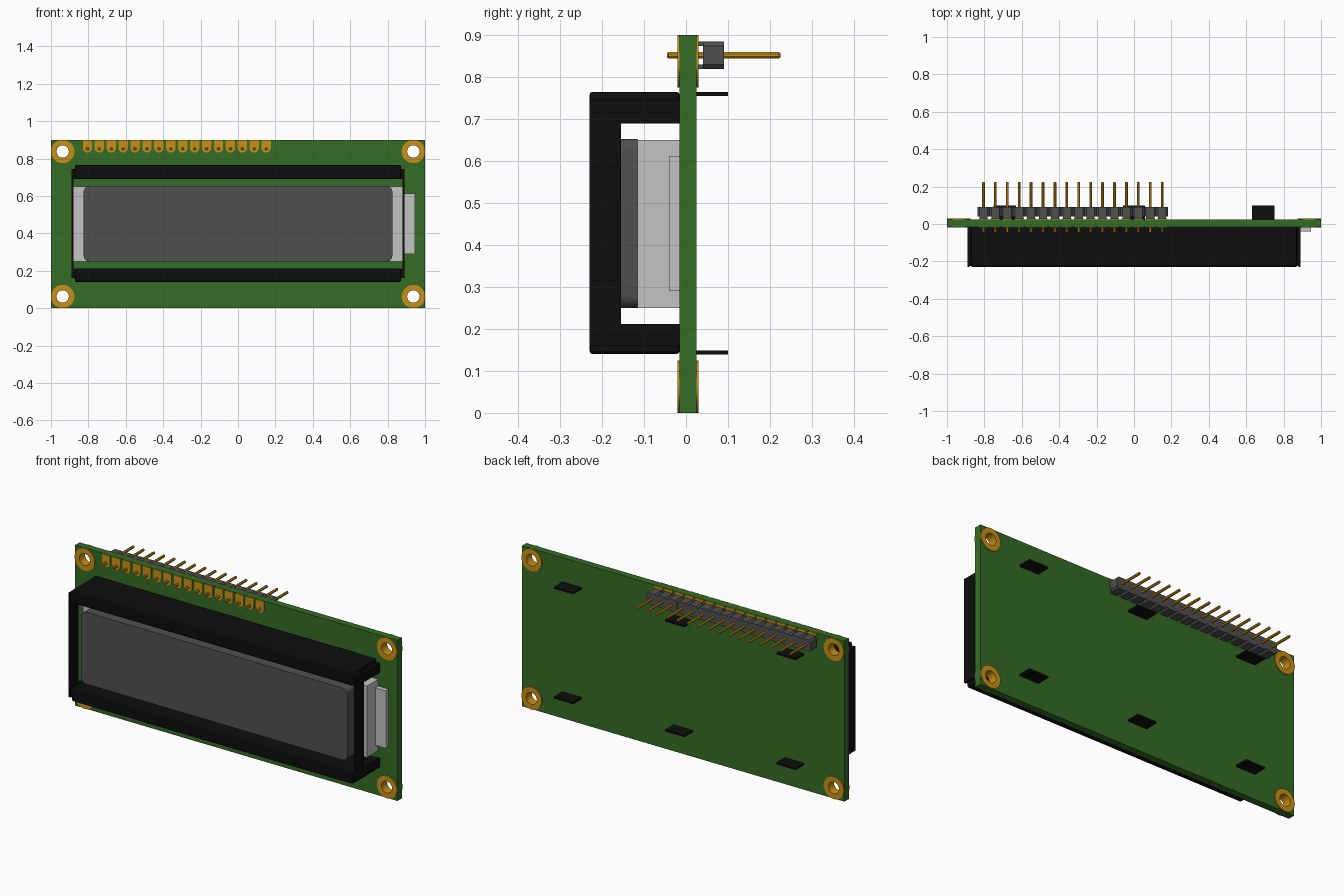
import bpy, bmesh
from math import pi, cos, sin

cube = bpy.data.objects.get("Cube")
if cube:
    bpy.data.objects.remove(cube, do_unlink=True)


def material(name, rgb):
    m = bpy.data.materials.new(name)
    m.use_nodes = True
    m.diffuse_color = (*rgb, 1)
    bsdf = m.node_tree.nodes["Principled BSDF"]
    bsdf.inputs["Base Color"].default_value = (*rgb, 1)
    bsdf.inputs["Roughness"].default_value = 0.6
    return m


GREEN = material("board green", (0.036, 0.15, 0.018))
GOLD = material("contact gold", (0.58, 0.28, 0.008))
BLACK = material("frame black", (0.004, 0.004, 0.004))
GREY = material("dark grey", (0.08, 0.08, 0.08))
LIGHT = material("light grey", (0.55, 0.55, 0.55))


def finish(name, bm, mat):
    bmesh.ops.recalc_face_normals(bm, faces=bm.faces)
    mesh = bpy.data.meshes.new(name)
    bm.to_mesh(mesh)
    bm.free()
    mesh.materials.append(mat)
    ob = bpy.data.objects.new(name, mesh)
    bpy.context.scene.collection.objects.link(ob)
    return ob


def add_prism(bm, outline, y0, y1):
    """Extrude an (x, z) outline from y0 to y1."""
    front = [bm.verts.new((x, y0, z)) for x, z in outline]
    back = [bm.verts.new((x, y1, z)) for x, z in outline]
    bm.faces.new(front)
    bm.faces.new(back[::-1])
    n = len(outline)
    for i in range(n):
        j = (i + 1) % n
        bm.faces.new((front[i], back[i], back[j], front[j]))


def rect(x0, x1, z0, z1):
    return [(x0, z0), (x1, z0), (x1, z1), (x0, z1)]


def arc(cx, cz, r, start, end, steps):
    angles = [start + (end - start) * i / steps for i in range(steps + 1)]
    return [(cx + r * cos(a), cz + r * sin(a)) for a in angles]


def box(name, mat, xs, ys, zs):
    bm = bmesh.new()
    add_prism(bm, rect(*xs, *zs), *ys)
    return finish(name, bm, mat)


def bevel(ob, width, segments=1):
    mod = ob.modifiers.new("soft edges", "BEVEL")
    mod.width, mod.segments = width, segments


def smooth(ob):
    bpy.ops.object.select_all(action="DESELECT")
    bpy.context.view_layer.objects.active = ob
    ob.select_set(True)
    bpy.ops.object.shade_smooth_by_angle(angle=0.6)


# Circuit board, with four drilled corner holes
FRONT, BACK = -0.015, 0.025
HOLES = [(x, z) for x in (-0.9375, 0.9375) for z in (0.0625, 0.8375)]
board = box("circuit_board", GREEN, (-1, 1), (FRONT, BACK), (0, 0.9))
bm = bmesh.new()
for x, z in HOLES:
    add_prism(bm, arc(x, z, 0.04, 0, 2 * pi, 32)[:-1], -0.1, 0.1)
drill = finish("drill_cutter", bm, GREEN)
drill.hide_render = True
cut = board.modifiers.new("holes", "BOOLEAN")
cut.operation, cut.solver, cut.object = "DIFFERENCE", "EXACT", drill
bpy.context.view_layer.objects.active = board
bpy.ops.object.modifier_apply(modifier=cut.name)
bpy.data.objects.remove(drill, do_unlink=True)

# Plated mounting rings lining the holes
bm = bmesh.new()
N = 32
for x, z in HOLES:
    loops = []
    for r, y in ((0.033, -0.02), (0.0625, -0.02), (0.0625, 0.03), (0.033, 0.03)):
        pts = arc(x, z, r, 0, 2 * pi, N)[:-1]
        loops.append([bm.verts.new((px, y, pz)) for px, pz in pts])
    for a, b in zip(loops, loops[1:] + loops[:1]):
        for i in range(N):
            j = (i + 1) % N
            bm.faces.new((a[i], a[j], b[j], b[i]))
smooth(finish("mounting_rings", bm, GOLD))

# Pin header: pads, pins and chamfered housings
PINS = [-0.805 + 0.0637 * i for i in range(16)]
PIN_Z = 0.852
pads, pins, housing = bmesh.new(), bmesh.new(), bmesh.new()
for x in PINS:
    outline = [(x + 0.025, 0.899), (x - 0.025, 0.899)]
    outline += arc(x, PIN_Z + 0.005, 0.025, pi, 2 * pi, 10)
    add_prism(pads, outline, -0.02, FRONT)
    add_prism(pads, outline, BACK, 0.03)
    add_prism(pins, arc(x, PIN_Z, 0.0085, 0, 2 * pi, 8)[:-1], -0.045, 0.225)
    w, h, c = 0.0318, 0.0325, 0.01
    octagon = [(x + sx * a, PIN_Z + sz * b) for sx, sz, a, b in (
        (1, -1, w, h - c), (1, 1, w, h - c), (1, 1, w - c, h), (-1, 1, w - c, h),
        (-1, 1, w, h - c), (-1, -1, w, h - c), (-1, -1, w - c, h), (1, -1, w - c, h))]
    add_prism(housing, octagon, 0.04, 0.09)
    # Standoff feet above and below the pin
    for s in (-1, 1):
        z0, z1 = sorted((PIN_Z + s * (h - c), PIN_Z + s * h))
        add_prism(housing, rect(x - w + c, x + w - c, z0, z1), BACK, 0.04)
finish("solder_pads", pads, GOLD)
bevel(finish("header_pins", pins, GOLD), 0.004)
finish("header_housing", housing, GREY)

# Backlight block, its side tab, and the display glass
box("backlight", LIGHT, (-0.88, 0.88), (-0.115, FRONT), (0.25, 0.65))
box("backlight_tab", LIGHT, (0.88, 0.945), (-0.04, FRONT), (0.29, 0.612))
bm = bmesh.new()
r, glass = 0.03, []
for i, (x, z) in enumerate(((0.825, 0.653), (-0.825, 0.653), (-0.825, 0.25), (0.825, 0.25))):
    sx, sz = (1 if x > 0 else -1), (1 if z > 0.4 else -1)
    glass += arc(x - sx * r, z - sz * r, r, i * pi / 2, (i + 1) * pi / 2, 6)
add_prism(bm, glass, -0.21, -0.115)
smooth(finish("display_glass", bm, GREY))

# Metal frame: top and bottom rails
for name, z0, z1 in (("upper", 0.69, 0.765), ("lower", 0.14, 0.212)):
    rail = box(f"frame_{name}_rail", BLACK, (-0.872, 0.872), (-0.23, FRONT), (z0, z1))
    bevel(rail, 0.008, 2)

# Metal frame: thin C-shaped side plates
for side, s in (("left", 1), ("right", -1)):
    bm = bmesh.new()
    x0, x1 = sorted((s * 0.88, s * 0.89))
    profile = [(FRONT, 0.16), (-0.23, 0.16), (-0.23, 0.745), (FRONT, 0.745),
               (FRONT, 0.69), (-0.155, 0.69), (-0.155, 0.212), (FRONT, 0.212)]
    face = bm.faces.new([bm.verts.new((x0, y, z)) for y, z in profile])
    ext = bmesh.ops.extrude_face_region(bm, geom=[face])["geom"]
    verts = [v for v in ext if isinstance(v, bmesh.types.BMVert)]
    bmesh.ops.translate(bm, verts=verts, vec=(x1 - x0, 0, 0))
    finish(f"frame_{side}_plate", bm, BLACK)
    # Folded corners joining plate and rails
    for tag, z0, z1 in (("upper", 0.69, 0.745), ("lower", 0.16, 0.212)):
        xa, xb = sorted((s * 0.87, s * 0.881))
        box(f"frame_{side}_{tag}_corner", BLACK, (xa, xb), (-0.225, FRONT), (z0, z1))

# Frame fixing tabs poking through the back
for z_name, z in (("upper", 0.76), ("lower", 0.144)):
    for x_name, x in (("left", 0.69), ("middle", 0), ("right", -0.69)):
        box(f"fixing_tab_{z_name}_{x_name}", BLACK,
            (x - 0.06, x + 0.06), (FRONT, 0.1), (z - 0.005, z + 0.005))
